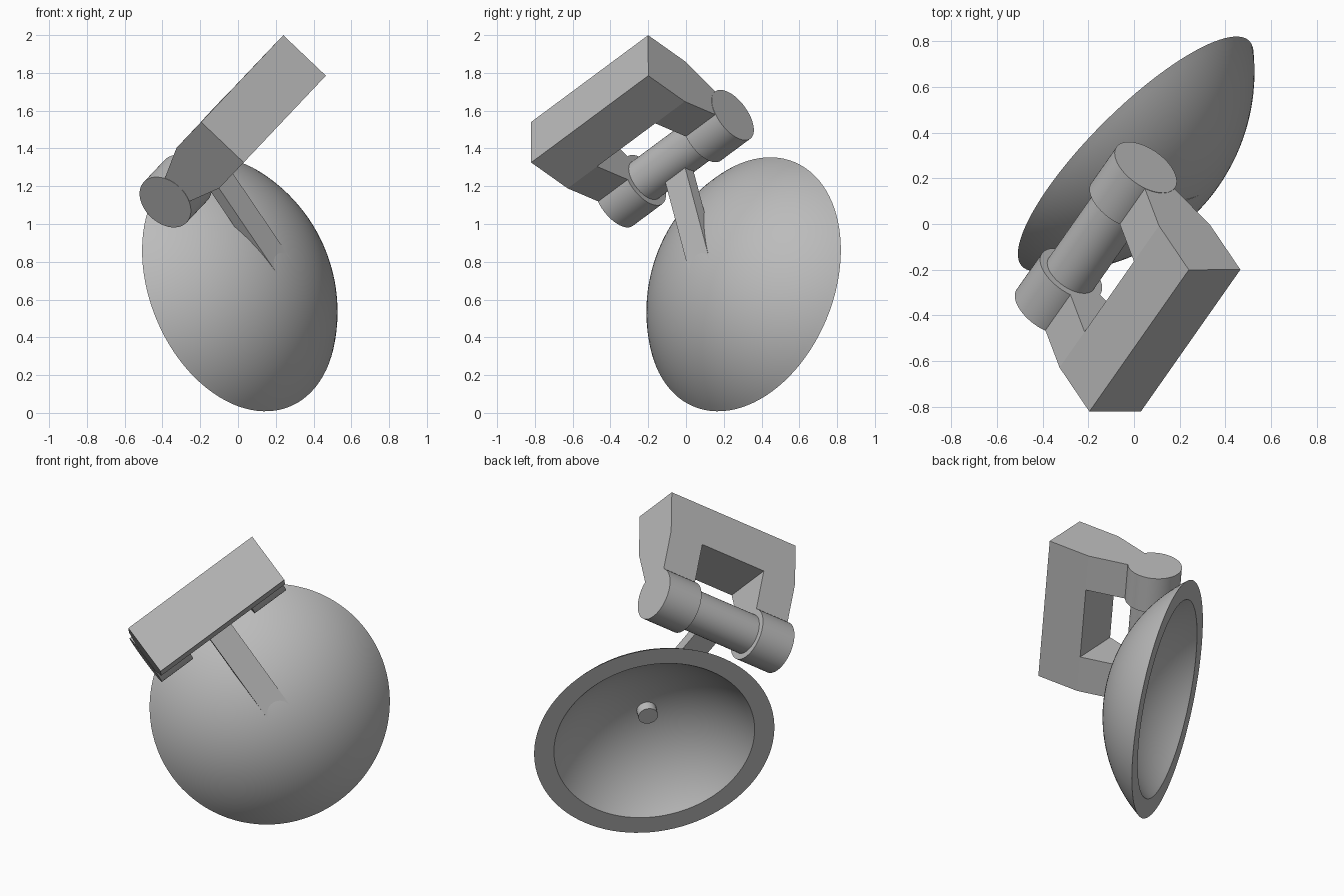
import bpy, bmesh, math
from mathutils import Matrix, Vector

cube = bpy.data.objects.get("Cube")
if cube:
    bpy.data.objects.remove(cube)

grey = bpy.data.materials.new("plain grey")
grey.use_nodes = True
GREY = (0.5, 0.5, 0.5, 1)
grey.diffuse_color = GREY
grey.node_tree.nodes["Principled BSDF"].inputs["Base Color"].default_value = GREY

# Mount frame: x along the hinge, z from the plate towards the hinge
PLATE = Vector((0.135, -0.51, 1.6625))
hinge_dir = Vector((0.491, 0.70, 0.519)).normalized()
across = Vector((0.723, 0, -0.69))
across = (across - hinge_dir * across.dot(hinge_dir)).normalized()
away = hinge_dir.cross(across)
MOUNT = Matrix.Translation(PLATE) @ Matrix((hinge_dir, across, away)).transposed().to_4x4()

HALF_LEN, HALF_WID = 0.443, 0.1555
HINGE_Z, GAP = 0.625, 0.22
SWING = math.radians(17.3)

# Dish frame: swung about the hinge, y runs along the arm, z is the open side
ARM = MOUNT @ Matrix.Translation((0, 0, HINGE_Z)) @ Matrix.Rotation(SWING, 4, "X")
ARM_LEN, APEX_Z = 0.713, -0.03
DEPTH, RIM_R = 0.35, 0.70
DISH = ARM @ Matrix.Translation((0, ARM_LEN, APEX_Z + DEPTH))


def add(name, bm, frame, smooth=False):
    bmesh.ops.recalc_face_normals(bm, faces=bm.faces)
    mesh = bpy.data.meshes.new(name)
    bm.to_mesh(mesh)
    bm.free()
    mesh.materials.append(grey)
    obj = bpy.data.objects.new(name, mesh)
    bpy.context.collection.objects.link(obj)
    obj.matrix_world = frame
    if smooth:
        bpy.ops.object.select_all(action="DESELECT")
        obj.select_set(True)
        bpy.context.view_layer.objects.active = obj
        bpy.ops.object.shade_smooth_by_angle(angle=math.radians(35))
    return obj


def box(low, high):
    low, high = Vector(low), Vector(high)
    bm = bmesh.new()
    bmesh.ops.create_cube(bm, size=1)
    bmesh.ops.scale(bm, vec=high - low, verts=bm.verts)
    bmesh.ops.translate(bm, vec=(low + high) / 2, verts=bm.verts)
    return bm


def cylinder(name, radius, start, end, frame, turn=Matrix()):
    bm = bmesh.new()
    bmesh.ops.create_cone(bm, cap_ends=True, segments=64, radius1=radius, radius2=radius,
                          depth=end - start,
                          matrix=turn @ Matrix.Translation((0, 0, (start + end) / 2)))
    return add(name, bm, frame, True)


def cap_profile(radius, depth, steps=24):
    """Arc of a spherical cap from its rim down to its apex."""
    ball = (radius ** 2 + depth ** 2) / (2 * depth)
    edge = math.asin(radius / ball)
    for i in range(steps + 1):
        a = edge * (1 - i / steps)
        yield Vector((ball * math.sin(a), 0, ball - depth - ball * math.cos(a)))


# Bracket: a solid bar with two tapering legs that reach the hinge
bm = box((-HALF_LEN, -HALF_WID, 0), (HALF_LEN, HALF_WID, 0.27))
for x in (-GAP, GAP):
    bmesh.ops.bisect_plane(bm, geom=bm.verts[:] + bm.edges[:] + bm.faces[:],
                           plane_co=(x, 0, 0), plane_no=(1, 0, 0))
bm.normal_update()
feet = [f for f in bm.faces if f.normal.z > 0.9 and abs(f.calc_center_median().x) > GAP]
legs = bmesh.ops.extrude_discrete_faces(bm, faces=feet)["faces"]
for face in legs:
    for v in face.verts:
        v.co.z += 0.28
        v.co.y *= 0.475
add("bracket", bm, MOUNT)

# Hinge: two wide knuckles around a thinner pin
HINGE = MOUNT @ Matrix.Translation((0, 0, HINGE_Z))
SIDEWAYS = Matrix.Rotation(math.pi / 2, 4, "Y")
cylinder("left_knuckle", 0.156, GAP, HALF_LEN + 0.002, HINGE, SIDEWAYS)
cylinder("right_knuckle", 0.156, -HALF_LEN - 0.002, -GAP, HINGE, SIDEWAYS)
cylinder("hinge_pin", 0.12, -GAP - 0.01, GAP + 0.01, HINGE, SIDEWAYS)

# Arm: flat bar from the pin to the back of the dish
bottom = APEX_Z + 0.003
add("dish_arm", box((-0.075, 0, bottom), (0.075, ARM_LEN, bottom + 0.065)), ARM)

# Dish: thick spherical bowl with a flat rim
outer = list(cap_profile(RIM_R, DEPTH))
inner = list(cap_profile(0.585, 0.275))
bm = bmesh.new()
points = [bm.verts.new(p) for p in reversed(outer)] + [bm.verts.new(p) for p in inner]
edges = [bm.edges.new(pair) for pair in zip(points, points[1:])]
bmesh.ops.spin(bm, geom=points + edges, cent=(0, 0, 0), axis=(0, 0, 1),
               angle=math.tau, steps=96, use_merge=False)
bmesh.ops.remove_doubles(bm, verts=bm.verts, dist=0.0002)
add("dish", bm, DISH, True)

# Small round boss in the middle of the bowl
cylinder("dish_boss", 0.057, -0.30, -0.215, DISH)
